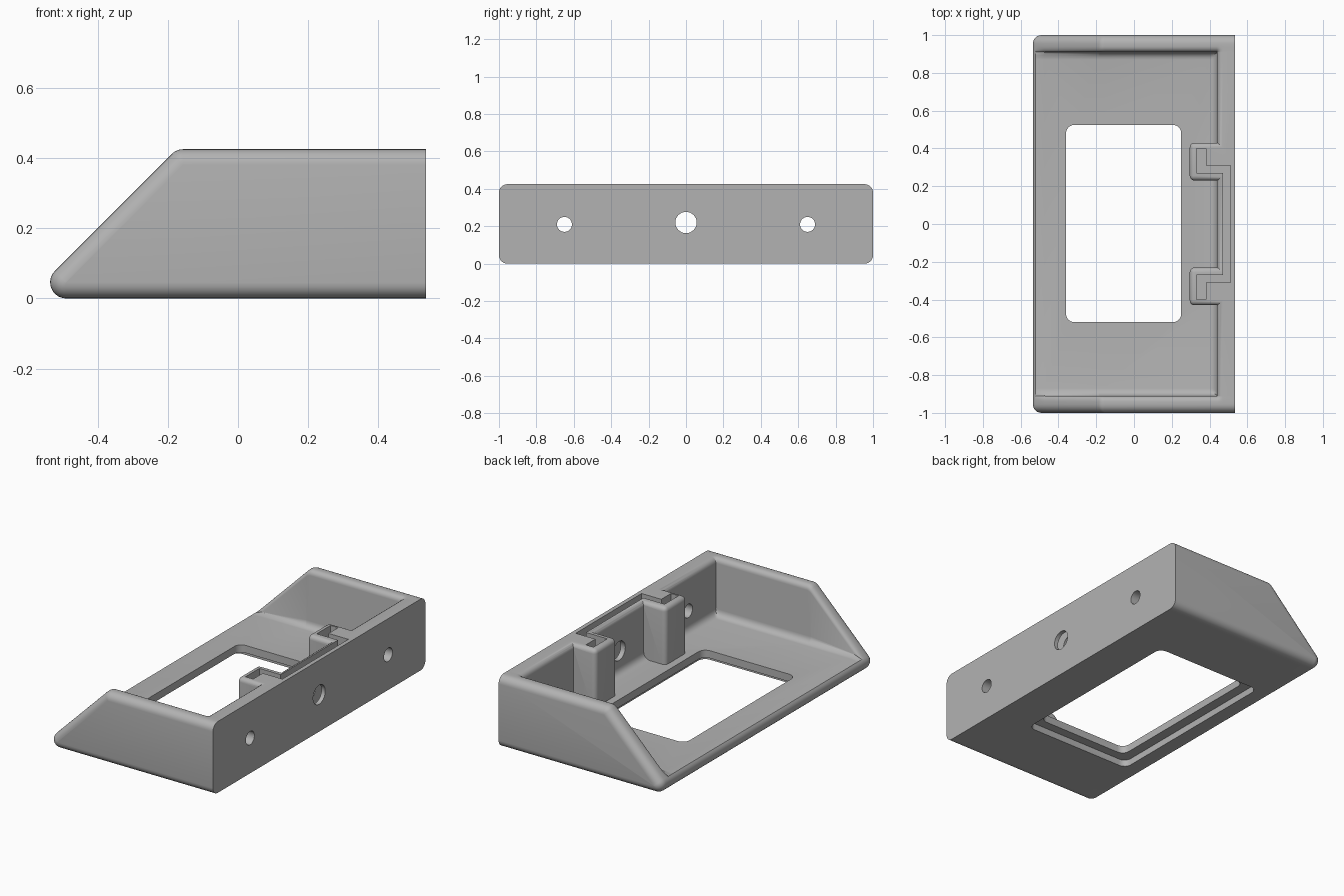
import bpy, bmesh, math

if "Cube" in bpy.data.objects:
    bpy.data.objects.remove(bpy.data.objects["Cube"])

L, H, FLOOR = 0.535, 0.425, 0.085      # half depth, height, floor thickness
R, RI, F = 0.046, 0.03, 0.04           # outer rounding, rim rounding, floor fillet
WX, WY = 0.44, 0.91                    # inner faces of back wall and side walls

grey = bpy.data.materials.new("grey plastic")
grey.diffuse_color = (0.45, 0.45, 0.45, 1)
grey.use_nodes = True
grey.node_tree.nodes["Principled BSDF"].inputs["Base Color"].default_value = grey.diffuse_color


def make(name, bm):
    bmesh.ops.remove_doubles(bm, verts=bm.verts, dist=1e-5)
    bmesh.ops.recalc_face_normals(bm, faces=bm.faces)
    me = bpy.data.meshes.new(name)
    bm.to_mesh(me)
    bm.free()
    ob = bpy.data.objects.new(name, me)
    bpy.context.collection.objects.link(ob)
    me.materials.append(grey)
    return ob


def arc(cx, cz, r, a0, a1, n):
    return [(cx + r * math.cos(math.radians(a0 + (a1 - a0) * i / n)),
             cz + r * math.sin(math.radians(a0 + (a1 - a0) * i / n))) for i in range(n + 1)]


def profile(d):
    """Side outline inset by d: nose points, then points along the top."""
    s = math.sqrt(2)
    nose = [(L, d)] + arc(R * s + R - 0.6, R, R - d, -90, -225, 10)
    zs = FLOOR + F
    top = [(zs - 0.6 + d * s, zs)] + arc(H - R - 0.6 + R * s, H - R, R - d, 135, 90, 5)
    xs = [WX - F + F * math.sin(i * math.pi / 8) for i in range(5)]
    xs += [WX + RI * (1 - math.cos(i * math.pi / 8)) for i in range(5)] + [L]
    return nose, top + [(x, H - d) for x in xs]


def section(y, d=0.0, cavity=False):
    nose, top = profile(d)
    pts = [(x, y, z) for x, z in nose]
    low = len(top) - 6                 # points before this one belong to the floor
    b = max(abs(y) - WY, 0)
    for i, (x, z) in enumerate(top):
        u = min(math.hypot(max(x - WX, 0), b), RI)
        z -= RI - math.sqrt(max(RI * RI - (RI - u) ** 2, 0))
        if cavity and i < low:
            rise = 0
            for t in (x - (WX - F), abs(y) - (WY - F)):
                t = min(max(t, 0), F)
                rise = max(rise, F - math.sqrt(max(F * F - t * t, 0)))
            z = min(z, FLOOR + rise)
        pts.append((x, y, z))
    return pts


# Tray: cross-sections lofted across the width
half = []
for i in range(7):
    a = i * math.pi / 12
    d = 0.045 * (1 - math.sin(a))
    half.append((1 - 0.045 * (1 - math.cos(a)), d, False))
for i in range(6):
    half.append((WY + RI * (1 - math.sin(i * math.pi / 10)), 0, False))
for i in range(6):
    half.append((WY - F + F * math.cos(i * math.pi / 10), 0, True))
rings = half + [(-y, d, c) for y, d, c in reversed(half)]
bm = bmesh.new()
rows = [[bm.verts.new(p) for p in section(*r)] for r in rings]
n = len(rows[0])
for a, b in zip(rows, rows[1:]):
    for i in range(n):
        j = (i + 1) % n
        bm.faces.new((a[i], a[j], b[j], b[i]))
bm.faces.new(rows[0])
bm.faces.new(rows[-1])
tray = make("tray", bm)


def boolean(tool, op):
    m = tray.modifiers.new(tool.name, 'BOOLEAN')
    m.operation, m.solver, m.object = op, 'EXACT', tool
    bpy.context.view_layer.objects.active = tray
    bpy.ops.object.modifier_apply(modifier=m.name)
    bpy.data.objects.remove(tool)


def prism(name, pts, z0, z1):
    bm = bmesh.new()
    f = bm.faces.new([bm.verts.new((x, y, z0)) for x, y in pts])
    ext = bmesh.ops.extrude_face_region(bm, geom=[f])
    for v in ext['geom']:
        if isinstance(v, bmesh.types.BMVert):
            v.co.z = z1
    return make(name, bm)


def rounded(x0, x1, y0, y1, r):
    pts = []
    for cx, cy, a in ((x1 - r, y1 - r, 0), (x0 + r, y1 - r, 90),
                      (x0 + r, y0 + r, 180), (x1 - r, y0 + r, 270)):
        pts += arc(cx, cy, r, a, a + 90, 6)
    return pts


# Two rounded posts on the inside of the back wall
for s in (1, -1):
    bm = bmesh.new()
    bmesh.ops.create_cube(bm, size=1)
    for v in bm.verts:
        v.co = (0.41 + v.co.x * 0.23, s * 0.33 + v.co.y * 0.2, 0.235 + v.co.z * 0.38)
    edges = [e for e in bm.edges
             if not all(v.co.x > 0.5 for v in e.verts) and not all(v.co.z < 0.1 for v in e.verts)]
    bmesh.ops.bevel(bm, geom=edges, offset=0.026, segments=5, profile=0.5, affect='EDGES')
    boolean(make("post", bm), 'UNION')

# Bracket slot behind the posts
side = [(0.47, 0.27), (0.33, 0.27), (0.33, 0.40), (0.38, 0.40), (0.38, 0.31), (0.51, 0.31)]
slot = side + [(x, -y) for x, y in reversed(side)]
boolean(prism("slot_cutter", slot, FLOOR, 0.6), 'DIFFERENCE')

# Floor window with a wider recess underneath
boolean(prism("window_cutter", rounded(-0.36, 0.25, -0.52, 0.525, 0.045), -0.1, 0.2), 'DIFFERENCE')
boolean(prism("recess_cutter", rounded(-0.42, 0.29, -0.575, 0.575, 0.045), -0.1, 0.04), 'DIFFERENCE')

# Holes through the back wall
for y, z, r in ((0, 0.22, 0.057), (0.65, 0.21, 0.04), (-0.65, 0.21, 0.04)):
    bm = bmesh.new()
    bmesh.ops.create_cone(bm, cap_ends=True, segments=32, radius1=r, radius2=r, depth=0.3)
    for v in bm.verts:
        v.co = (0.55 + v.co.z, y + v.co.x, z + v.co.y)
    boolean(make("hole_cutter", bm), 'DIFFERENCE')

bpy.ops.object.select_all(action='DESELECT')
tray.select_set(True)
bpy.context.view_layer.objects.active = tray
bpy.ops.object.shade_smooth_by_angle(angle=math.radians(32))
